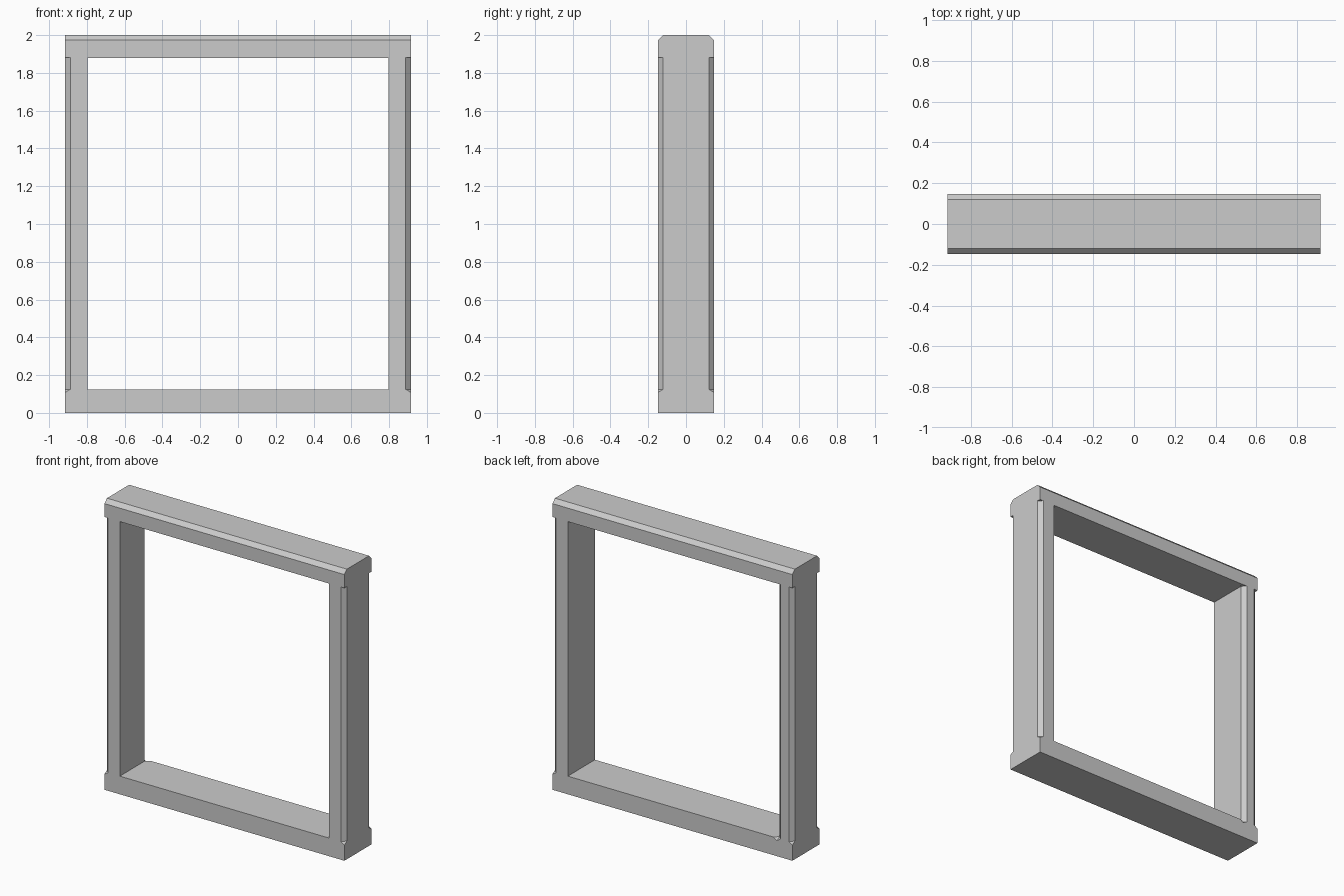
import bpy

if "Cube" in bpy.data.objects:
    bpy.data.objects.remove(bpy.data.objects["Cube"])

W, D, H = 0.915, 0.148, 2.0        # half width, half depth, height
OX, OZ0, OZ1 = 0.798, 0.125, 1.88  # opening half width, bottom, top
C = 0.027                          # chamfer size
STOP = 0.017                       # depth of the pointed chamfer stop


def make(name, verts, faces):
    mesh = bpy.data.meshes.new(name)
    mesh.from_pydata(verts, [], faces)
    obj = bpy.data.objects.new(name, mesh)
    bpy.context.collection.objects.link(obj)
    return obj


def prism_x(name, profile, half):
    """Extrude a (y, z) profile along x, from -half to +half."""
    n = len(profile)
    verts = [(s * half, y, z) for s in (-1, 1) for y, z in profile]
    faces = [tuple(reversed(range(n))), tuple(range(n, 2 * n))]
    faces += [(i, (i + 1) % n, n + (i + 1) % n, n + i) for i in range(n)]
    return make(name, verts, faces)


def chamfer_cutter(name, x, y):
    """Upright diamond bar on a vertical edge, pointed at the bottom."""
    ring = [(x + C, y), (x, y + C), (x - C, y), (x, y - C)]
    verts = [(a, b, z) for z in (OZ0, OZ1 + 0.0005) for a, b in ring]
    verts.append((x, y, OZ0 - STOP))
    faces = [(4, 5, 6, 7)]
    for i in range(4):
        j = (i + 1) % 4
        faces += [(i, j, 4 + j, 4 + i), (j, i, 8)]
    return make(name, verts, faces)


def cut(target, cutter):
    cutter.hide_render = True
    mod = target.modifiers.new("cut", 'BOOLEAN')
    mod.operation = 'DIFFERENCE'
    mod.solver = 'EXACT'
    mod.object = cutter
    bpy.context.view_layer.objects.active = target
    bpy.ops.object.modifier_apply(modifier=mod.name)
    bpy.data.objects.remove(cutter, do_unlink=True)


# Solid block with both long top edges chamfered
frame = prism_x("window_frame", [(-D, 0), (D, 0), (D, H - C), (D - C, H),
                                 (-D + C, H), (-D, H - C)], W)

# Square opening
cut(frame, prism_x("opening_cutter", [(-0.3, OZ0), (0.3, OZ0), (0.3, OZ1), (-0.3, OZ1)], OX))

# Stopped chamfers: four outer corners, plus one inner edge at the back
edges = [(sx * W, sy * D) for sx in (-1, 1) for sy in (-1, 1)] + [(-OX, D)]
for x, y in edges:
    cut(frame, chamfer_cutter("chamfer_cutter", x, y))
